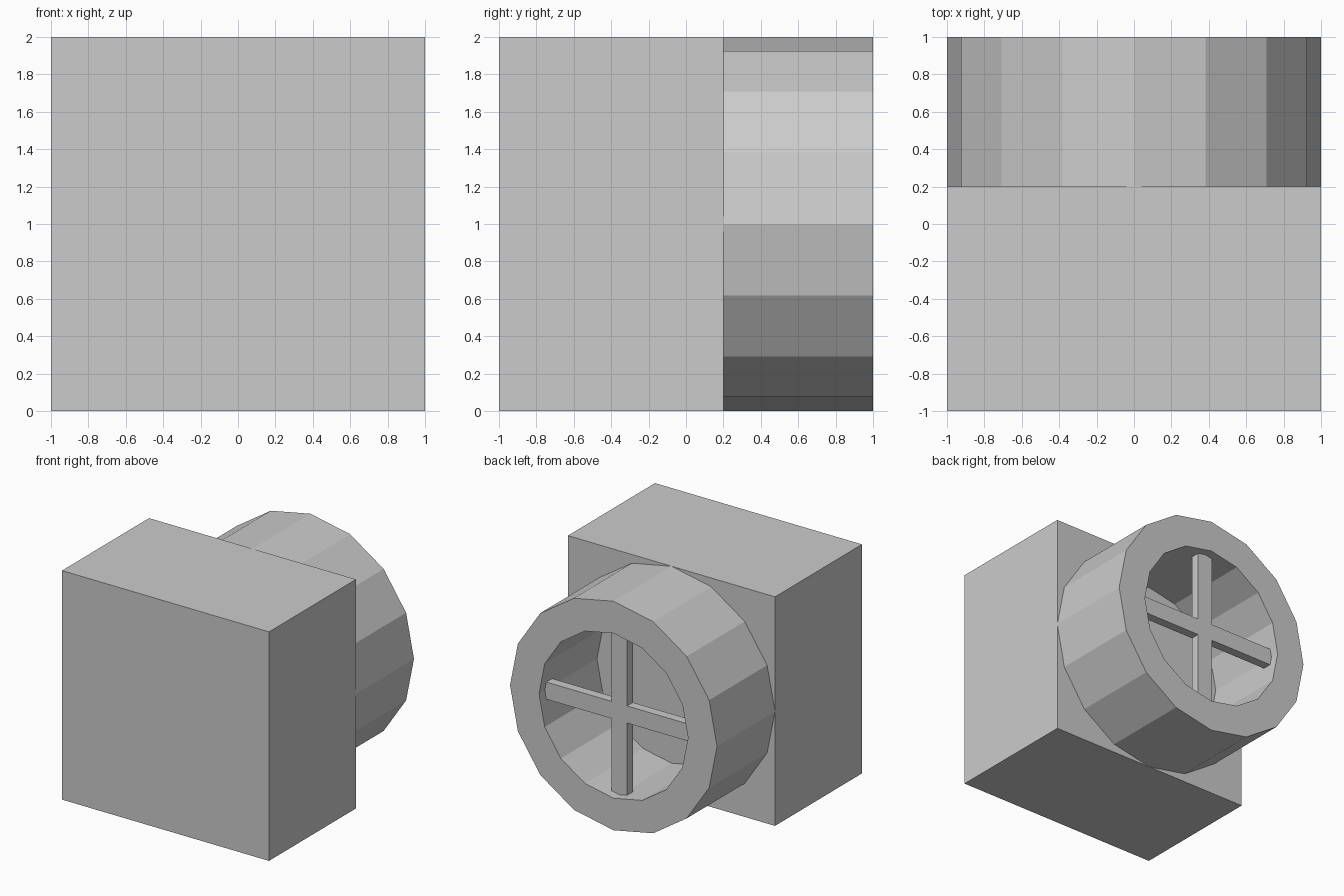
import bpy
import bmesh
from math import cos, sin, pi

if "Cube" in bpy.data.objects:
    bpy.data.objects.remove(bpy.data.objects["Cube"])

CENTRE_Z = 1.0
SIDES = 16


def add_object(name, bm):
    bmesh.ops.recalc_face_normals(bm, faces=bm.faces)
    mesh = bpy.data.meshes.new(name)
    bm.to_mesh(mesh)
    bm.free()
    obj = bpy.data.objects.new(name, mesh)
    bpy.context.collection.objects.link(obj)
    return obj


def loop(bm, radius, y):
    return [bm.verts.new((radius * cos(2 * pi * i / SIDES), y,
                          CENTRE_Z + radius * sin(2 * pi * i / SIDES)))
            for i in range(SIDES)]


# Solid block at the front
bpy.ops.mesh.primitive_cube_add(size=1, location=(0, -0.4, 1))
block = bpy.context.object
block.name = "block"
block.scale = (2, 1.2, 2)

# Thick sixteen-sided collar on the back of the block
bm = bmesh.new()
loops = [loop(bm, r, y) for r, y in
         ((1.0, 0.2), (1.0, 1.0), (0.72, 1.0), (0.72, 0.2))]
for k in range(4):
    a, b = loops[k], loops[(k + 1) % 4]
    for i in range(SIDES):
        j = (i + 1) % SIDES
        bm.faces.new((a[i], a[j], b[j], b[i]))
add_object("collar", bm)

# Cross-shaped grille, recessed in the collar, ends sunk into its wall
half, reach = 0.075, 0.78
arm = [(reach, -half), (reach, half), (half, half)]
bm = bmesh.new()
outline = []
for turn in range(4):
    c, s = round(cos(turn * pi / 2)), round(sin(turn * pi / 2))
    for x, z in arm:
        outline.append(bm.verts.new((c * x - s * z, 0.92,
                                     CENTRE_Z + s * x + c * z)))
face = bm.faces.new(outline)
back = bmesh.ops.extrude_face_region(bm, geom=[face], use_keep_orig=True)
moved = [g for g in back["geom"] if isinstance(g, bmesh.types.BMVert)]
bmesh.ops.translate(bm, verts=moved, vec=(0, -0.08, 0))
add_object("cross_grille", bm)
